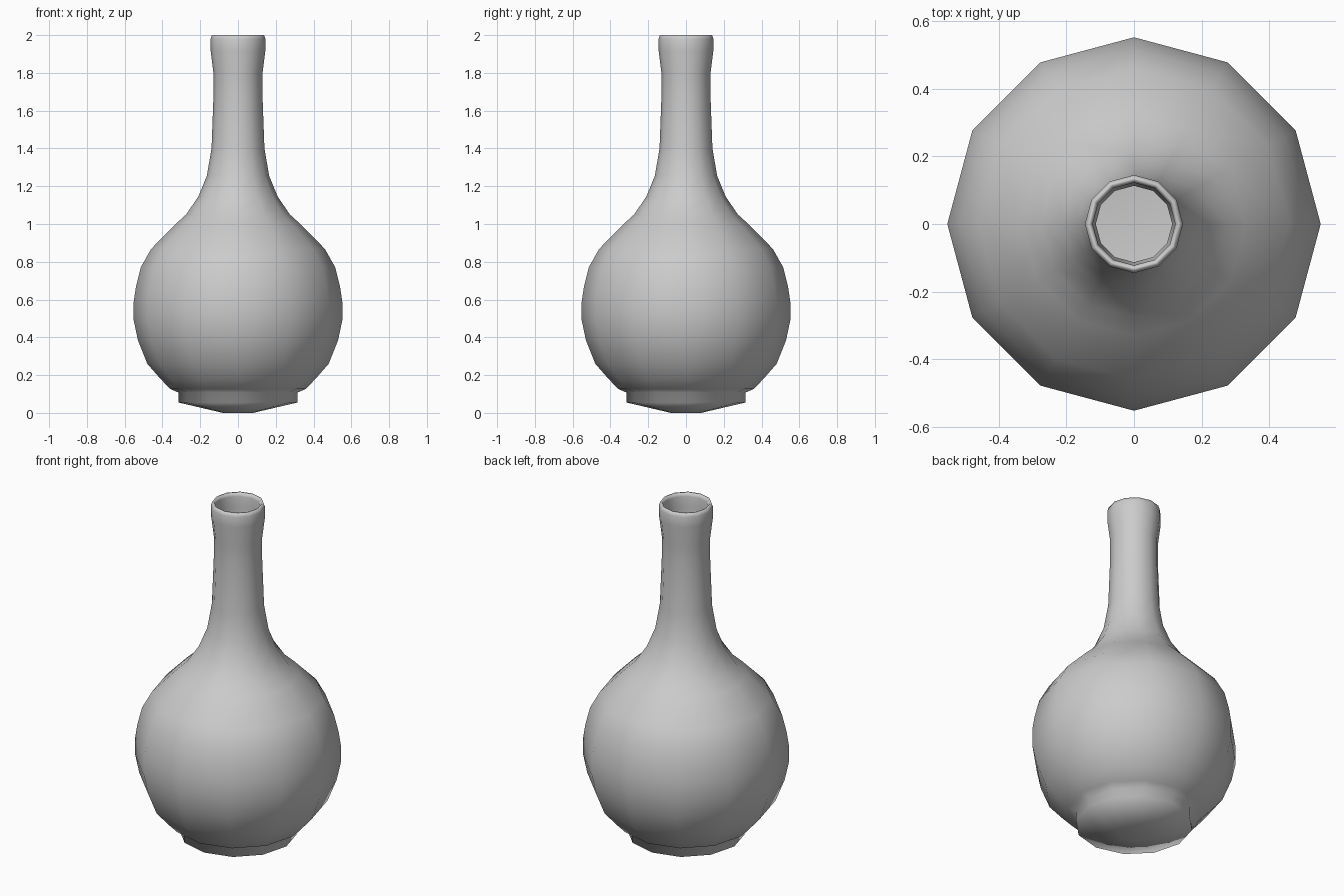
import bpy
import bmesh
from math import tau
from mathutils import Vector

cube = bpy.data.objects.get("Cube")
if cube:
    bpy.data.objects.remove(cube)

SIDES = 12
WALL = 0.017

# One plain glaze
glaze = bpy.data.materials.new("grey_glaze")
glaze.use_nodes = True
colour = (0.6, 0.6, 0.6, 1)
glaze.diffuse_color = colour
glaze.node_tree.nodes["Principled BSDF"].inputs["Base Color"].default_value = colour

# Profiles as (radius, height), from the bottom up
foot = [(0, 0), (0.08, 0), (0.315, 0.055), (0.315, 0.108), (0.36, 0.127)]
body = [(0.41, 0.18), (0.48, 0.26), (0.53, 0.385), (0.552, 0.49),
        (0.552, 0.59), (0.54, 0.67), (0.515, 0.77), (0.46, 0.868),
        (0.33, 1.0), (0.275, 1.05), (0.21, 1.145)]
neck = [(0.165, 1.255), (0.14, 1.4), (0.13, 1.67), (0.13, 1.8), (0.145, 1.92)]
lip = [(0.145, 1.98), (0.138, 2.0), (0.129, 2.0), (0.122, 1.98)]
# The hollow follows the outside, down to a closed floor
hollow = [(r - WALL, z) for r, z in reversed(body + neck)] + [(0.3, 0.15), (0, 0.14)]


def lathe(name, profile, material):
    """Turn a profile once around the z axis."""
    bm = bmesh.new()
    verts = [bm.verts.new((r, 0, z)) for r, z in profile]
    edges = [bm.edges.new(pair) for pair in zip(verts, verts[1:])]
    bmesh.ops.spin(bm, geom=verts + edges, cent=Vector(), axis=Vector((0, 0, 1)),
                   angle=tau, steps=SIDES)
    bmesh.ops.remove_doubles(bm, verts=bm.verts, dist=0.0005)
    bmesh.ops.recalc_face_normals(bm, faces=bm.faces)
    for face in bm.faces:
        face.smooth = True
    mesh = bpy.data.meshes.new(name)
    bm.to_mesh(mesh)
    bm.free()
    mesh.materials.append(material)
    obj = bpy.data.objects.new(name, mesh)
    bpy.context.collection.objects.link(obj)
    return obj


lathe("bottle_vase", foot + body + neck + lip + hollow, glaze)
